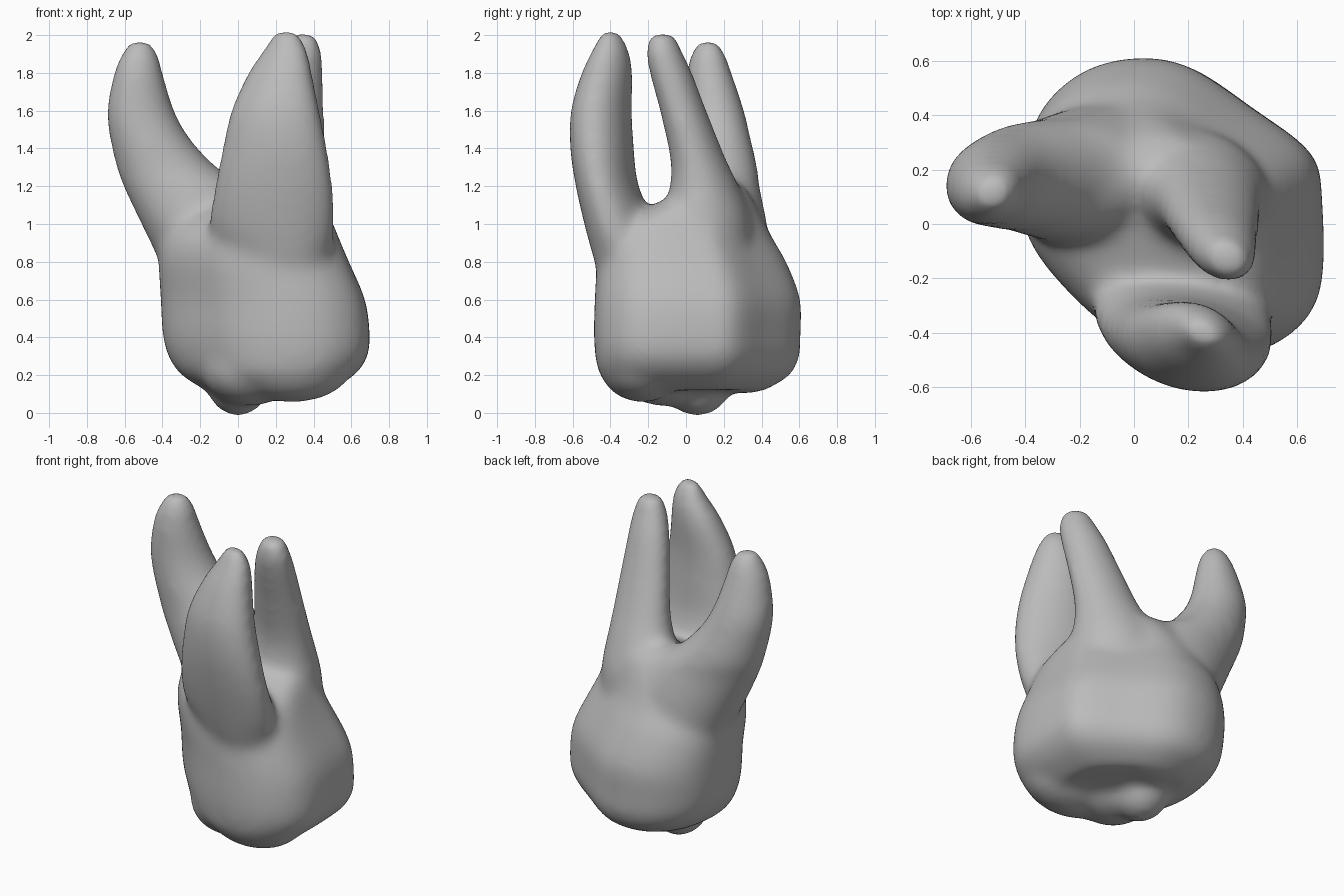
import bpy, bmesh, math
from mathutils import Vector

old = bpy.data.objects.get("Cube")
if old:
    bpy.data.objects.remove(old, do_unlink=True)

enamel = bpy.data.materials.new("plain grey")
enamel.use_nodes = True
GREY = (0.5, 0.5, 0.5, 1)
enamel.diffuse_color = GREY
enamel.node_tree.nodes["Principled BSDF"].inputs["Base Color"].default_value = GREY

bm = bmesh.new()


def rounded(points, closed=False, steps=4):
    """Run a smooth curve through a few points of any dimension."""
    pts = [Vector(p) for p in points]
    n = len(pts)

    def at(i):
        return pts[i % n] if closed else pts[max(0, min(n - 1, i))]

    out = []
    for i in range(n if closed else n - 1):
        a, b, c, d = (at(i + k) for k in (-1, 0, 1, 2))
        for s in range(steps):
            t = s / steps
            out.append(b + (c - a) * (t / 2) + (a * 2 - b * 5 + c * 4 - d) * (t * t / 2)
                       + (b * 3 - a - c * 3 + d) * (t ** 3 / 2))
    return out if closed else out + [pts[-1]]


def loft(levels, shape):
    """Skin a unit outline over levels of z, x range, y range."""
    loops = []
    for z, x0, x1, y0, y1 in rounded(levels):
        loops.append([bm.verts.new((x0 + u * (x1 - x0), y0 + v * (y1 - y0), z))
                      for u, v in shape])
    for a, b in zip(loops, loops[1:]):
        for i in range(len(a)):
            j = (i + 1) % len(a)
            bm.faces.new((a[i], a[j], b[j], b[i]))
    bm.faces.new(loops[0][::-1])
    bm.faces.new(loops[-1])


def oval(slant, n=32):
    """Unit ellipse leaning along a diagonal."""
    return [(0.5 + 0.5 * math.cos(math.tau * i / n),
             0.5 + 0.5 * math.sin(math.tau * i / n + slant)) for i in range(n)]


def lump(centre, size):
    """Rounded lump."""
    made = bmesh.ops.create_uvsphere(bm, u_segments=24, v_segments=16, radius=1)
    for v in made["verts"]:
        v.co = Vector(c + s * p for c, s, p in zip(centre, size, v.co))


# Crown and the trunk above it
plan = [(0.68, 0.1), (0.64, 0.26), (0.43, 0.42), (0.2, 0.57), (0, 0.6),
        (-0.2, 0.54), (-0.35, 0.38), (-0.4, 0.12), (-0.34, -0.08),
        (-0.15, -0.3), (0.02, -0.42), (0.25, -0.48), (0.5, -0.44), (0.67, -0.26)]
outline = [((x + 0.4) / 1.08, (y + 0.48) / 1.08) for x, y in rounded(plan, True)]
loft([(0.12, -0.17, 0.48, -0.36, 0.42), (0.2, -0.3, 0.61, -0.455, 0.55),
      (0.3, -0.37, 0.68, -0.48, 0.6), (0.42, -0.4, 0.69, -0.488, 0.605),
      (0.6, -0.41, 0.665, -0.483, 0.605), (0.8, -0.42, 0.58, -0.47, 0.53),
      (0.92, -0.39, 0.53, -0.44, 0.46), (1.02, -0.33, 0.49, -0.34, 0.41),
      (1.1, -0.24, 0.45, -0.18, 0.37), (1.18, -0.14, 0.4, 0.02, 0.32)], outline)

# Broad front root
loft([(0.5, 0.0, 0.4, -0.4, -0.08), (0.7, -0.05, 0.45, -0.455, -0.06),
      (0.85, -0.12, 0.495, -0.5, -0.08), (1.0, -0.155, 0.515, -0.54, -0.16),
      (1.2, -0.125, 0.505, -0.585, -0.25), (1.4, -0.085, 0.475, -0.615, -0.275),
      (1.6, -0.04, 0.435, -0.612, -0.285), (1.8, 0.05, 0.395, -0.555, -0.28),
      (1.92, 0.13, 0.37, -0.5, -0.3), (2.02, 0.19, 0.32, -0.45, -0.35)], oval(-0.25))

# Back left root
loft([(0.7, 0.0, 0.5, -0.1, 0.34), (1.0, -0.04, 0.5, -0.12, 0.35),
      (1.2, 0.02, 0.475, -0.085, 0.28), (1.35, 0.075, 0.465, -0.085, 0.21),
      (1.6, 0.13, 0.46, -0.14, 0.11), (1.8, 0.18, 0.455, -0.195, 0.035),
      (1.92, 0.225, 0.445, -0.215, -0.02), (2.01, 0.27, 0.41, -0.19, -0.06)], oval(-0.15))

# Splayed right root, leaning out of the trunk
loft([(0.6, -0.36, 0.2, -0.05, 0.45), (0.8, -0.42, 0.2, -0.07, 0.45),
      (1.0, -0.515, 0.18, -0.08, 0.43), (1.2, -0.61, 0.04, -0.05, 0.39),
      (1.3, -0.645, -0.11, -0.03, 0.38), (1.45, -0.68, -0.25, -0.02, 0.345),
      (1.6, -0.697, -0.335, -0.01, 0.31), (1.8, -0.66, -0.395, 0.0, 0.245),
      (1.9, -0.62, -0.42, 0.025, 0.21), (1.97, -0.575, -0.465, 0.06, 0.17)], oval(0.07))

# Ridge joining the two back roots
lump((0.0, 0.19, 1.07), (0.32, 0.16, 0.18))

# Chewing surface: front ridge, back lobe, pointed cusp and its spur
lump((0.29, -0.23, 0.25), (0.32, 0.23, 0.195))
lump((0.1, 0.31, 0.29), (0.31, 0.23, 0.19))
lump((0.0, 0.06, 0.2), (0.18, 0.2, 0.22))
lump((0.06, -0.12, 0.24), (0.26, 0.26, 0.205))

bmesh.ops.recalc_face_normals(bm, faces=bm.faces)
mesh = bpy.data.meshes.new("tooth")
bm.to_mesh(mesh)
bm.free()
tooth = bpy.data.objects.new("tooth", mesh)
bpy.context.collection.objects.link(tooth)
bpy.context.view_layer.objects.active = tooth
tooth.select_set(True)

# Fuse the parts into one soft skin
remesh = tooth.modifiers.new("fuse", "REMESH")
remesh.mode = "VOXEL"
remesh.voxel_size = 0.02
soften = tooth.modifiers.new("soften", "SMOOTH")
soften.factor = 0.5
soften.iterations = 40
for name in ("fuse", "soften"):
    bpy.ops.object.modifier_apply(modifier=name)

tooth.data.materials.clear()
tooth.data.materials.append(enamel)
bpy.ops.object.shade_smooth()
